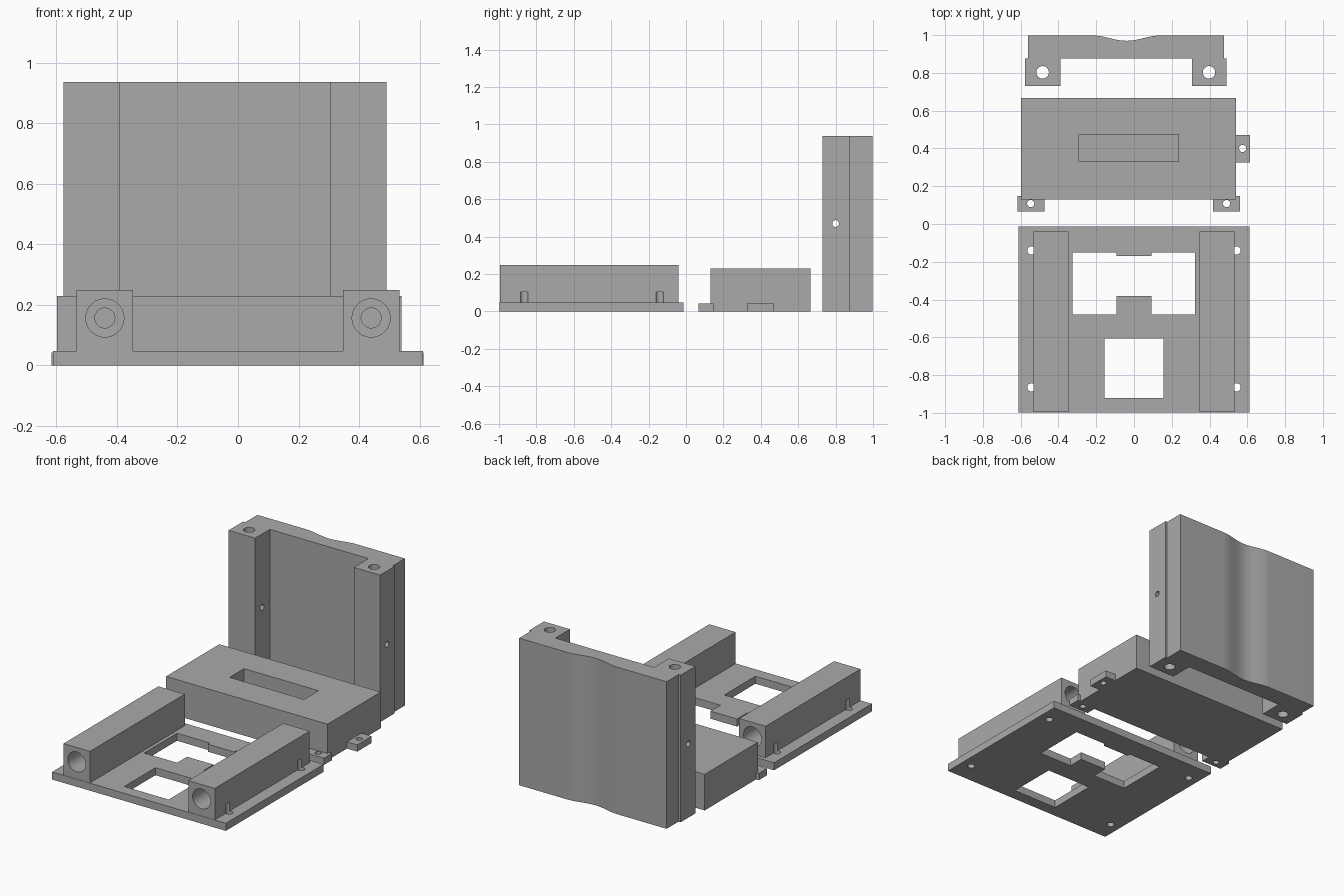
import bpy, bmesh, math
from mathutils import Matrix

cube = bpy.data.objects.get("Cube")
if cube:
    bpy.data.objects.remove(cube, do_unlink=True)

grey = bpy.data.materials.new("plain grey")
grey.use_nodes = True
COLOUR = (0.4, 0.4, 0.4, 1)
grey.diffuse_color = COLOUR
grey.node_tree.nodes["Principled BSDF"].inputs["Base Color"].default_value = COLOUR


def finish(name, bm):
    bmesh.ops.recalc_face_normals(bm, faces=bm.faces)
    mesh = bpy.data.meshes.new(name)
    bm.to_mesh(mesh)
    bm.free()
    mesh.materials.append(grey)
    ob = bpy.data.objects.new(name, mesh)
    bpy.context.collection.objects.link(ob)
    return ob


def prism(name, outline, z0, z1):
    """Extrude a plan outline between two heights."""
    bm = bmesh.new()
    face = bm.faces.new([bm.verts.new((x, y, z0)) for x, y in outline])
    ext = bmesh.ops.extrude_face_region(bm, geom=[face])
    verts = [v for v in ext["geom"] if isinstance(v, bmesh.types.BMVert)]
    bmesh.ops.translate(bm, verts=verts, vec=(0, 0, z1 - z0))
    return finish(name, bm)


def box(name, x0, x1, y0, y1, z0, z1):
    return prism(name, [(x0, y0), (x1, y0), (x1, y1), (x0, y1)], z0, z1)


def rod(r, length, centre, axis="Z"):
    """Cylinder used as a drill."""
    turn = {"Z": Matrix(), "X": Matrix.Rotation(math.pi / 2, 4, "Y"),
            "Y": Matrix.Rotation(math.pi / 2, 4, "X")}[axis]
    bm = bmesh.new()
    bmesh.ops.create_cone(bm, cap_ends=True, segments=40, radius1=r, radius2=r,
                          depth=length, matrix=Matrix.Translation(centre) @ turn)
    return finish("drill", bm)


def cut(ob, cutters):
    """Subtract each cutter, then keep flat faces sharp and bores smooth."""
    bpy.context.view_layer.objects.active = ob
    for c in cutters:
        c.hide_render = True
        mod = ob.modifiers.new("cut", "BOOLEAN")
        mod.operation, mod.solver, mod.object = "DIFFERENCE", "EXACT", c
        bpy.ops.object.modifier_apply(modifier=mod.name)
        bpy.data.objects.remove(c, do_unlink=True)
    bpy.ops.object.select_all(action="DESELECT")
    ob.select_set(True)
    bpy.ops.object.shade_smooth_by_angle(angle=math.radians(25))
    return ob


SCREWS = [(x, y) for x in (-0.543, 0.543) for y in (-0.14, -0.865)]


def screw_drills(side=0):
    return [rod(0.022, 0.21, (x, y, 0)) for x, y in SCREWS if x * side >= 0]


# Base plate with a tabbed rear window, a square front window and screw holes
plate = box("base_plate", -0.612, 0.612, -0.997, -0.013, 0, 0.048)
window = prism("window", [(-0.325, -0.48), (-0.093, -0.48), (-0.093, -0.38), (0.093, -0.38),
                          (0.093, -0.48), (0.322, -0.48), (0.322, -0.15), (0.093, -0.15),
                          (0.093, -0.17), (-0.093, -0.17), (-0.093, -0.15), (-0.325, -0.15)],
               -0.1, 0.2)
cut(plate, [window, box("window", -0.157, 0.155, -0.92, -0.607, -0.1, 0.2)] + screw_drills())

# Bearing rails: narrow through bore with a wide counterbore at both ends
for side, name in ((-1, "right_rail"), (1, "left_rail")):
    x = side * 0.44
    rail = box(name, x - 0.093, x + 0.093, -0.995, -0.04, 0.048, 0.249)
    cut(rail, [rod(0.033, 1.4, (x, -0.5, 0.157), "Y")]
        + [rod(0.063, 0.4, (x, y, 0.157), "Y") for y in (-0.995, -0.04)]
        + screw_drills(side))

# Central housing with a slot in its top
housing = box("housing", -0.598, 0.54, 0.13, 0.666, 0, 0.23)
cut(housing, [box("slot", -0.29, 0.235, 0.33, 0.475, 0.05, 0.4)])

# Mounting tabs around the housing: front ones notch past its corners
tabs = [("front_right_tab",
         [(-0.617, 0.067), (-0.475, 0.067), (-0.475, 0.13), (-0.598, 0.13),
          (-0.598, 0.148), (-0.617, 0.148)], (-0.547, 0.108)),
        ("front_left_tab",
         [(0.418, 0.067), (0.56, 0.067), (0.56, 0.148), (0.54, 0.148),
          (0.54, 0.13), (0.418, 0.13)], (0.49, 0.108)),
        ("side_tab",
         [(0.54, 0.325), (0.613, 0.325), (0.613, 0.47), (0.54, 0.47)], (0.575, 0.4))]
for name, outline, (hx, hy) in tabs:
    cut(prism(name, outline, 0, 0.043), [rod(0.019, 0.3, (hx, hy, 0))])

# Upright carriage: U-shaped plan with a shallow wave along the back
wave = []
for i in range(25):
    t = i / 24
    wave.append((0.14 - 0.36 * t, 0.998 - 0.014 * (1 - math.cos(2 * math.pi * t))))
outline = [(-0.577, 0.73), (-0.39, 0.73), (-0.39, 0.877), (0.306, 0.877), (0.306, 0.73),
           (0.49, 0.73), (0.49, 0.877), (0.477, 0.877), (0.477, 0.998)] + wave + \
          [(-0.562, 0.998), (-0.562, 0.877), (-0.577, 0.877)]
upright = prism("upright_carriage", outline, 0, 0.937)
cut(upright, [rod(0.033, 2.4, (x, 0.803, 0.4)) for x in (-0.484, 0.397)]
    + [rod(0.018, 2, (0, 0.8, 0.47), "X")])
